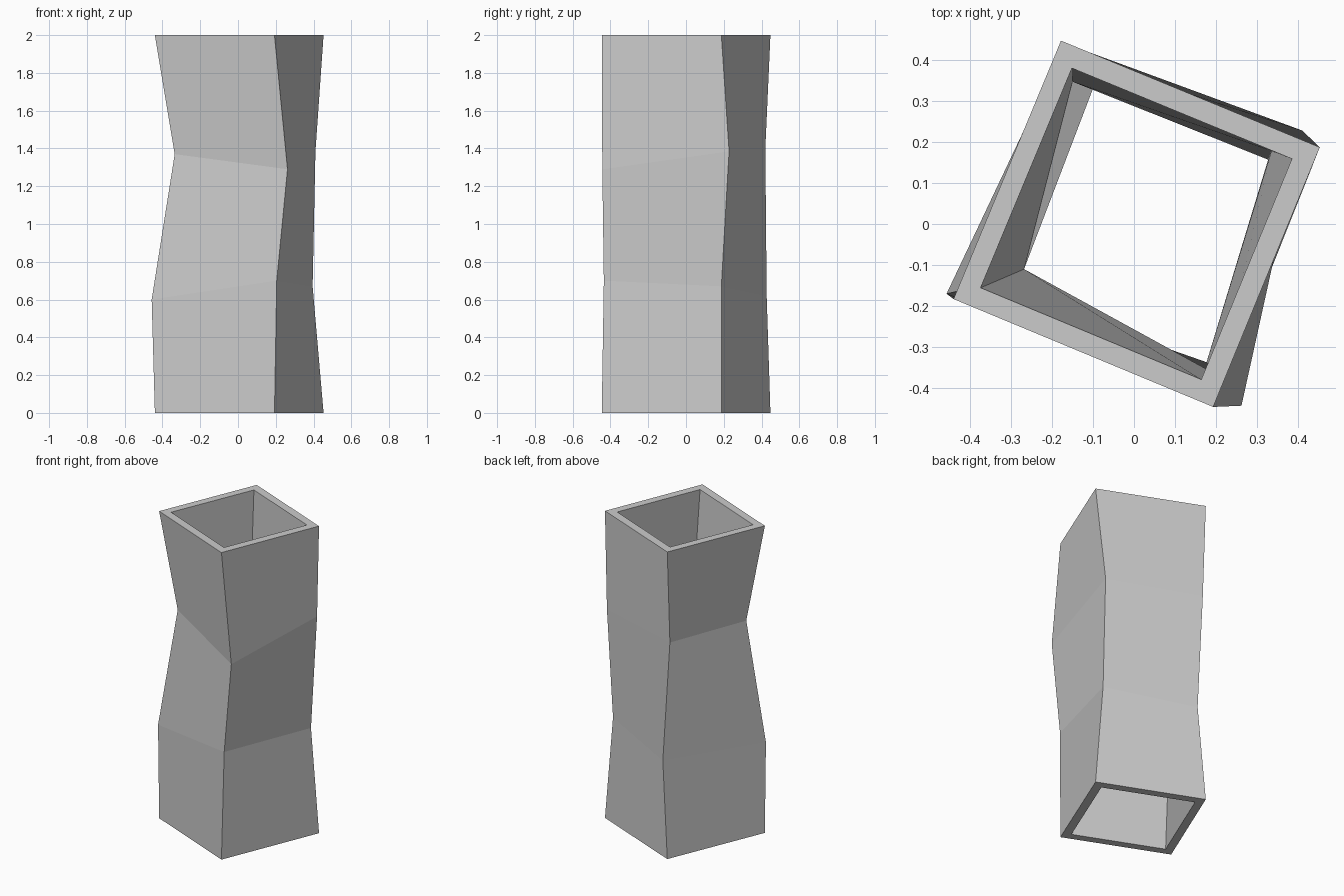
import bpy, bmesh

if "Cube" in bpy.data.objects:
    bpy.data.objects.remove(bpy.data.objects["Cube"])

# Square cross-section of the open ends (corners: back, right, front, left)
END = [(-0.178, 0.447), (0.453, 0.187), (0.193, -0.446), (-0.44, -0.183)]
INNER = 0.85


def end_ring(z, scale=1.0):
    return [(x * scale, y * scale, z) for x, y in END]


# Outer skin: two bent rings between the flat ends
outer = [
    end_ring(0),
    [(-0.132, 0.427, 0.62), (0.395, 0.187, 0.67), (0.205, -0.435, 0.70), (-0.457, -0.17, 0.60)],
    [(-0.178, 0.42, 1.40), (0.41, 0.228, 1.385), (0.262, -0.443, 1.29), (-0.335, -0.142, 1.37)],
    end_ring(2),
]

# Inner skin: follows the same bends
inner = [
    end_ring(0, INNER),
    [(-0.10, 0.33, 0.62), (0.327, 0.157, 0.67), (0.177, -0.337, 0.70), (-0.385, -0.14, 0.60)],
    [(-0.15, 0.347, 1.40), (0.335, 0.178, 1.385), (0.21, -0.372, 1.29), (-0.268, -0.11, 1.37)],
    end_ring(2, INNER),
]

# Closed loop of rings: up the outside, over the rim, down the inside
bm = bmesh.new()
rings = [[bm.verts.new(p) for p in ring] for ring in outer + inner[::-1]]
for i, low in enumerate(rings):
    high = rings[(i + 1) % len(rings)]
    for j in range(4):
        k = (j + 1) % 4
        bm.faces.new((low[j], low[k], high[k], high[j]))
bmesh.ops.recalc_face_normals(bm, faces=bm.faces)

mesh = bpy.data.meshes.new("bent_square_tube")
bm.to_mesh(mesh)
bm.free()
tube = bpy.data.objects.new("bent_square_tube", mesh)
bpy.context.collection.objects.link(tube)
